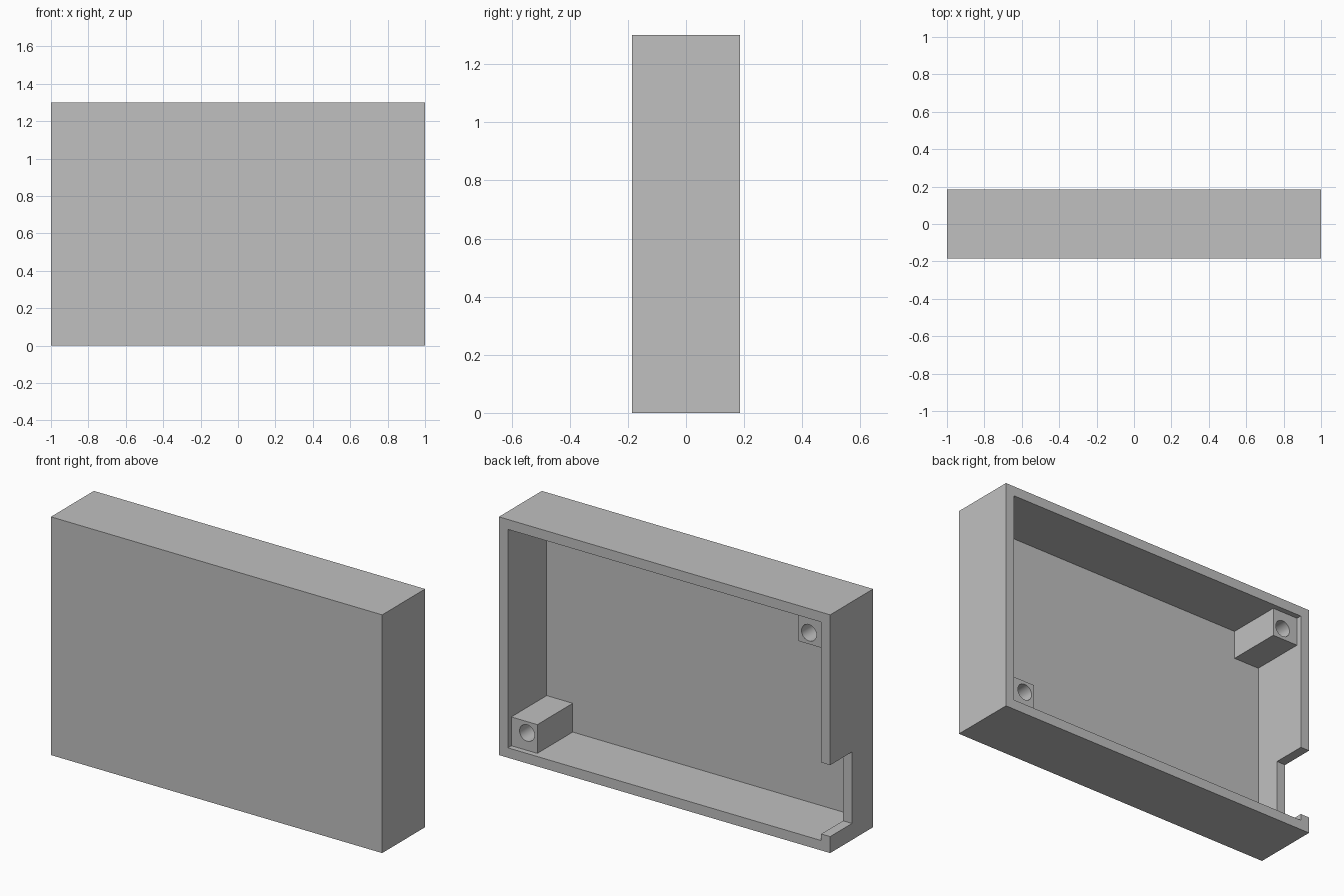
import bpy
import bmesh
from mathutils import Matrix, Vector

default = bpy.data.objects.get("Cube")
if default:
    bpy.data.objects.remove(default, do_unlink=True)

W, D, H = 1.0, 0.185, 1.3      # half width, half depth, height
WALL = 0.054                   # side wall thickness
FLOOR_Y = -0.15                # inner face of the front panel
POST_END = 0.155               # posts stop just short of the open back
POST = 0.157                   # visible width of a post
HOLE_INSET, HOLE_R = 0.095, 0.045
EMBED = 0.01

grey = bpy.data.materials.new("plain grey")
grey.use_nodes = True
colour = (0.53, 0.53, 0.53, 1)
grey.diffuse_color = colour
grey.node_tree.nodes["Principled BSDF"].inputs["Base Color"].default_value = colour


def new_object(name, bm):
    mesh = bpy.data.meshes.new(name)
    bm.to_mesh(mesh)
    bm.free()
    mesh.materials.append(grey)
    obj = bpy.data.objects.new(name, mesh)
    bpy.context.collection.objects.link(obj)
    return obj


def box(name, low, high):
    low, high = Vector(low), Vector(high)
    bm = bmesh.new()
    bmesh.ops.create_cube(bm, size=1)
    bmesh.ops.scale(bm, vec=high - low, verts=bm.verts)
    bmesh.ops.translate(bm, vec=(low + high) / 2, verts=bm.verts)
    return new_object(name, bm)


def cylinder_y(name, x, z, y0, y1, radius):
    bm = bmesh.new()
    bmesh.ops.create_cone(bm, cap_ends=True, segments=32, radius1=radius,
                          radius2=radius, depth=y1 - y0)
    turn = Matrix.Translation((x, (y0 + y1) / 2, z)) @ Matrix.Rotation(1.5707963, 4, "X")
    bmesh.ops.transform(bm, matrix=turn, verts=bm.verts)
    return new_object(name, bm)


def cut(target, cutter):
    cutter.hide_render = True
    mod = target.modifiers.new("cut", "BOOLEAN")
    mod.operation = "DIFFERENCE"
    mod.solver = "EXACT"
    mod.object = cutter
    bpy.ops.object.select_all(action="DESELECT")
    bpy.context.view_layer.objects.active = target
    target.select_set(True)
    bpy.ops.object.modifier_apply(modifier=mod.name)
    bpy.data.objects.remove(cutter, do_unlink=True)


# Case: a shallow tray open at the back
case = box("case_shell", (-W, -D, 0), (W, D, H))
cut(case, box("cavity_cutter", (-W + WALL, FLOOR_Y, WALL), (W - WALL, D + 0.1, H - WALL)))

# Cable notch low in one side wall
cut(case, box("notch_cutter", (-W - 0.1, -0.003, 0.09), (-W + WALL + 0.05, D + 0.1, 0.48)))

# Screw posts in two opposite corners, each with a blind hole
for name, side, up in (("lower_left_post", 1, -1), ("upper_right_post", -1, 1)):
    corner_x = side * (W - WALL)
    corner_z = H / 2 + up * (H / 2 - WALL)
    xs = sorted((corner_x + side * EMBED, corner_x - side * POST))
    zs = sorted((corner_z + up * EMBED, corner_z - up * POST))
    post = box(name, (xs[0], FLOOR_Y - EMBED, zs[0]), (xs[1], POST_END, zs[1]))
    cut(post, cylinder_y("hole_cutter", corner_x - side * HOLE_INSET,
                         corner_z - up * HOLE_INSET, FLOOR_Y, POST_END + 0.1, HOLE_R))
    bpy.ops.object.shade_smooth_by_angle()
